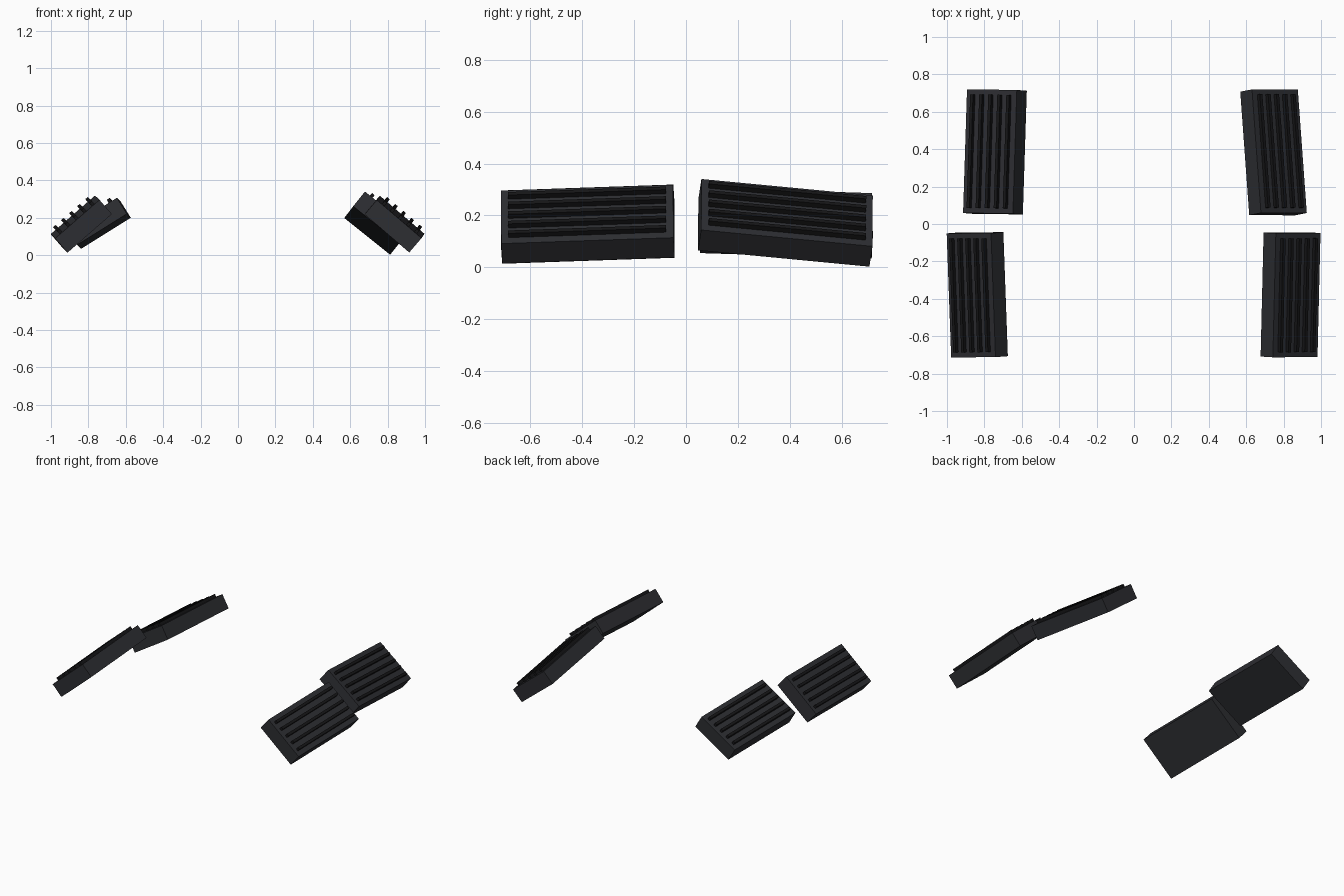
import bpy, math
from mathutils import Matrix, Vector

if "Cube" in bpy.data.objects:
    bpy.data.objects.remove(bpy.data.objects["Cube"])

WIDTH, THICK = 0.314, 0.101      # pad cross-section
BAR_W, BAR_H, BAR_GAP = 0.018, 0.021, 0.057


def material(name, rgb):
    m = bpy.data.materials.new(name)
    m.diffuse_color = (*rgb, 1)
    m.use_nodes = True
    m.node_tree.nodes["Principled BSDF"].inputs["Base Color"].default_value = m.diffuse_color
    return m


body_mat = material("charcoal", (0.027, 0.028, 0.033))
bar_mat = material("black_rubber", (0.008, 0.008, 0.009))


def box(name, frame, centre, size, mat):
    bpy.ops.mesh.primitive_cube_add(size=1)
    o = bpy.context.object
    o.name = name
    o.data.transform(Matrix.Translation(centre) @ Matrix.Diagonal((*size, 1)))
    o.matrix_world = frame
    o.data.materials.append(mat)
    return o


def pad(name, start, end, slope):
    # tilted frame: local y runs along the pad, local x down/up the slope
    a, b = Vector(start), Vector(end)
    y = (b - a).normalized()
    x = Vector((math.cos(slope), 0, math.sin(slope)))
    x = (x - x.dot(y) * y).normalized()
    z = x.cross(y)
    frame = Matrix((x, y, z)).transposed().to_4x4()
    frame.translation = (a + b) / 2
    length = (b - a).length
    # solid slab
    box(name + "_slab", frame, (0, 0, 0), (WIDTH, length, THICK), body_mat)
    # five raised grip bars, sunk slightly into the slab
    for i in range(5):
        box(f"{name}_grip_bar_{i + 1}", frame,
            ((i - 2) * BAR_GAP, 0, THICK / 2 + BAR_H / 2 - 0.002),
            (BAR_W, length - 0.055, BAR_H + 0.004), bar_mat)


r = math.radians
pad("front_right_pad", (0.829, -0.710, 0.155), (0.845, -0.047, 0.178), r(-40.5))
pad("front_left_pad", (-0.826, -0.710, 0.155), (-0.850, -0.047, 0.178), r(41))
pad("back_right_pad", (0.770, 0.053, 0.203), (0.722, 0.713, 0.140), r(-38.7))
pad("back_left_pad", (-0.754, 0.055, 0.181), (-0.733, 0.716, 0.160), r(32))
